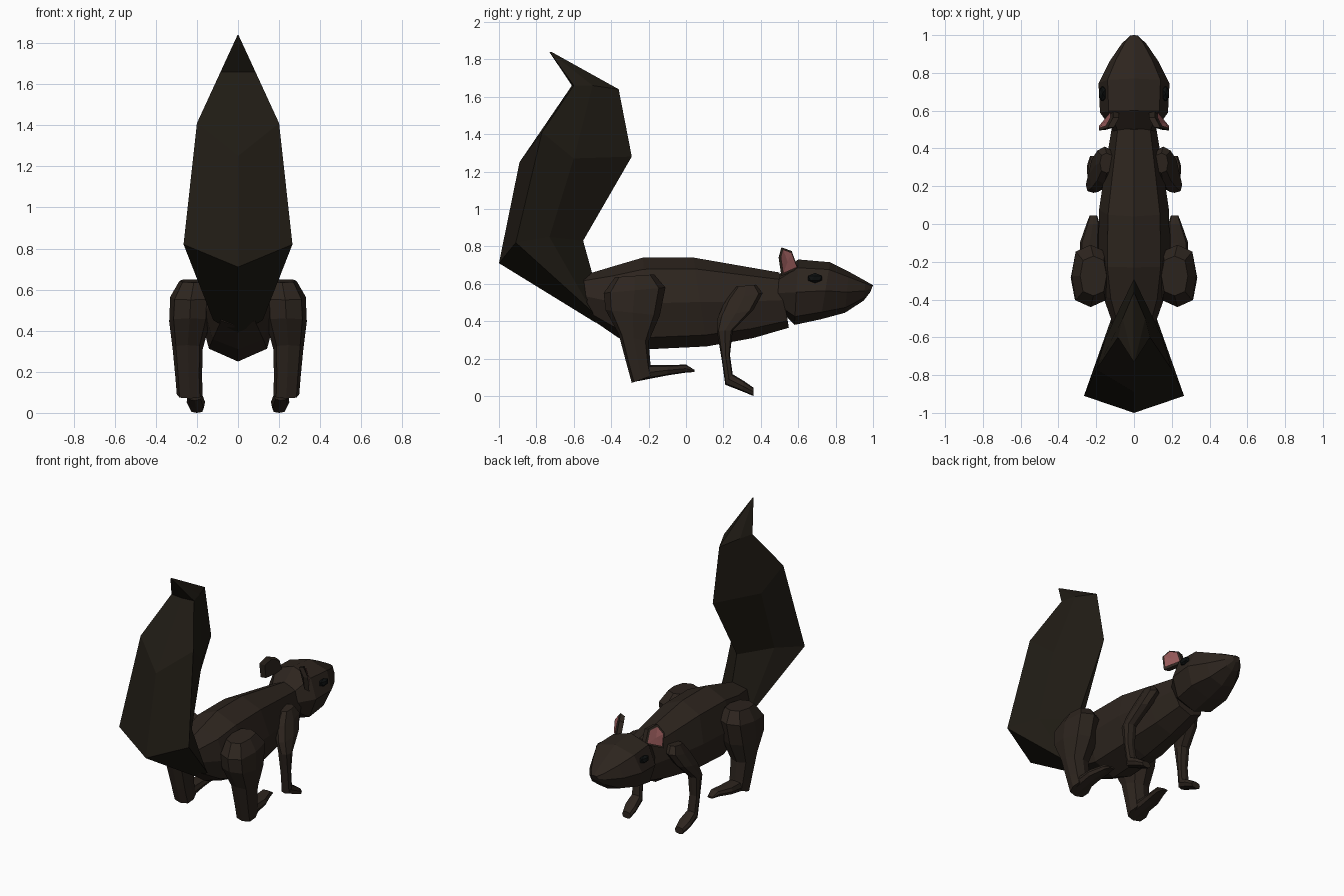
import bpy, bmesh
from math import sin, cos, pi
from mathutils import Vector


def material(name, rgb):
    m = bpy.data.materials.new(name)
    m.diffuse_color = (*rgb, 1)
    return m


FUR = material("fur", (0.026, 0.018, 0.013))
TAIL = material("tail_fur", (0.014, 0.011, 0.007))
PINK = material("ear_pink", (0.30, 0.10, 0.10))
BLACK = material("eye_black", (0.004, 0.005, 0.005))


def finish(name, bm, mat, mirror=False):
    bmesh.ops.recalc_face_normals(bm, faces=bm.faces)
    me = bpy.data.meshes.new(name)
    bm.to_mesh(me)
    bm.free()
    me.materials.append(mat)
    ob = bpy.data.objects.new(name, me)
    bpy.context.collection.objects.link(ob)
    if mirror:
        mod = ob.modifiers.new("mirror", 'MIRROR')
        mod.use_clip = False
        mod.use_mirror_merge = False
    return ob


def skin(name, rings, mat, mirror=False):
    """Join rings of points into a closed, flat-faced skin."""
    bm = bmesh.new()
    vs = [[bm.verts.new(p) for p in r] for r in rings]
    n = len(vs[0])
    for a, b in zip(vs, vs[1:]):
        for i in range(n):
            j = (i + 1) % n
            bm.faces.new((a[i], a[j], b[j], b[i]))
    bm.faces.new(vs[0])
    bm.faces.new(vs[-1])
    return finish(name, bm, mat, mirror)


def loft(name, sections, mirror=False, n=8, square=0.85):
    """Section: side-view edge points (y1,z1), (y2,z2), x centre, half width."""
    def shape(v):
        return abs(v) ** square * (1 if v > 0 else -1)
    rings = []
    for y1, z1, y2, z2, xc, hw in sections:
        c = Vector((xc, (y1 + y2) / 2, (z1 + z2) / 2))
        h = Vector((0, (y1 - y2) / 2, (z1 - z2) / 2))
        rings.append([c + Vector((hw * shape(sin(2 * pi * i / n)), 0, 0))
                      + h * shape(cos(2 * pi * i / n)) for i in range(n)])
    return skin(name, rings, FUR, mirror)


# body and neck
loft("body", [
    (-0.55, 0.645, -0.52, 0.42, 0, 0.11),
    (-0.40, 0.69, -0.36, 0.31, 0, 0.165),
    (-0.23, 0.74, -0.20, 0.25, 0, 0.19),
    (0.04, 0.74, 0.11, 0.265, 0, 0.185),
    (0.27, 0.70, 0.36, 0.31, 0, 0.15),
    (0.50, 0.66, 0.55, 0.365, 0, 0.115)])

# head tapering to the nose
loft("head", [
    (0.485, 0.64, 0.50, 0.46, 0, 0.11),
    (0.60, 0.73, 0.58, 0.38, 0, 0.18),
    (0.77, 0.715, 0.72, 0.41, 0, 0.188),
    (0.87, 0.665, 0.85, 0.445, 0, 0.13),
    (0.96, 0.615, 0.95, 0.51, 0, 0.065),
    (1.00, 0.592, 0.985, 0.555, 0, 0.025)])

# hind legs
loft("hind_leg", [
    (-0.17, 0.65, -0.38, 0.635, 0.215, 0.07),
    (-0.11, 0.58, -0.44, 0.55, 0.23, 0.10),
    (-0.14, 0.43, -0.43, 0.46, 0.235, 0.10),
    (-0.20, 0.29, -0.36, 0.33, 0.245, 0.073),
    (-0.19, 0.17, -0.32, 0.18, 0.24, 0.065),
    (-0.18, 0.11, -0.29, 0.07, 0.235, 0.063)], True, square=0.7)
loft("hind_foot", [
    (-0.22, 0.165, -0.28, 0.075, 0.235, 0.05),
    (-0.10, 0.165, -0.10, 0.11, 0.235, 0.052),
    (0.00, 0.168, 0.00, 0.125, 0.217, 0.035),
    (0.045, 0.14, 0.045, 0.128, 0.215, 0.02)], True, square=0.7)

# front legs
loft("front_leg", [
    (0.375, 0.595, 0.27, 0.585, 0.145, 0.035),
    (0.41, 0.55, 0.21, 0.51, 0.155, 0.05),
    (0.36, 0.46, 0.17, 0.42, 0.19, 0.045),
    (0.25, 0.35, 0.165, 0.35, 0.215, 0.04),
    (0.235, 0.22, 0.19, 0.20, 0.215, 0.035),
    (0.25, 0.115, 0.21, 0.06, 0.21, 0.035)], True, square=0.7)
loft("front_foot", [
    (0.235, 0.125, 0.21, 0.06, 0.21, 0.035),
    (0.31, 0.08, 0.30, 0.025, 0.205, 0.045),
    (0.36, 0.045, 0.36, 0.00, 0.20, 0.033)], True, square=0.7)

# bushy tail: front ridge, inner side, outer side, back ridge at each level
levels = [
    ((0, -0.50, 0.65), (0.12, -0.53, 0.50), (0.12, -0.50, 0.45), (0, -0.48, 0.39)),
    ((0, -0.55, 0.83), (0.16, -0.73, 0.85), (0.265, -0.91, 0.82), (0, -1.0, 0.71)),
    ((0, -0.29, 1.28), (0.15, -0.60, 1.27), (0.20, -0.77, 1.41), (0, -0.89, 1.25)),
    ((0, -0.36, 1.64), (0.06, -0.50, 1.66), (0.085, -0.60, 1.66), (0, -0.61, 1.66)),
    ((0, -0.72, 1.84), (0.003, -0.725, 1.838), (0.003, -0.728, 1.838), (0, -0.73, 1.838))]
skin("tail", [[f, i, o, b, (-o[0], *o[1:]), (-i[0], *i[1:])]
              for f, i, o, b in levels], TAIL)

# ears with pink lining
ear = [Vector(p) for p in ((0.11, 0.60, 0.68), (0.11, 0.565, 0.775), (0.14, 0.51, 0.795),
                           (0.185, 0.495, 0.74), (0.185, 0.51, 0.64))]
mid = sum(ear, Vector()) / len(ear)
back = [mid + (p - mid) * 0.9 + Vector((-0.035, 0, -0.005)) for p in ear]
skin("ear", [back, ear], FUR, True)
bm = bmesh.new()
lift = Vector((0.007, 0.005, 0))
bm.faces.new([bm.verts.new(mid + (p - mid) * 0.82 + lift) for p in ear])
bmesh.ops.poke(bm, faces=bm.faces)
finish("ear_lining", bm, PINK, True)

# eyes
bm = bmesh.new()
bmesh.ops.create_icosphere(bm, subdivisions=1, radius=1)
bmesh.ops.scale(bm, vec=(0.022, 0.045, 0.028), verts=bm.verts)
bmesh.ops.translate(bm, vec=(0.167, 0.69, 0.63), verts=bm.verts)
finish("eye", bm, BLACK, True)
